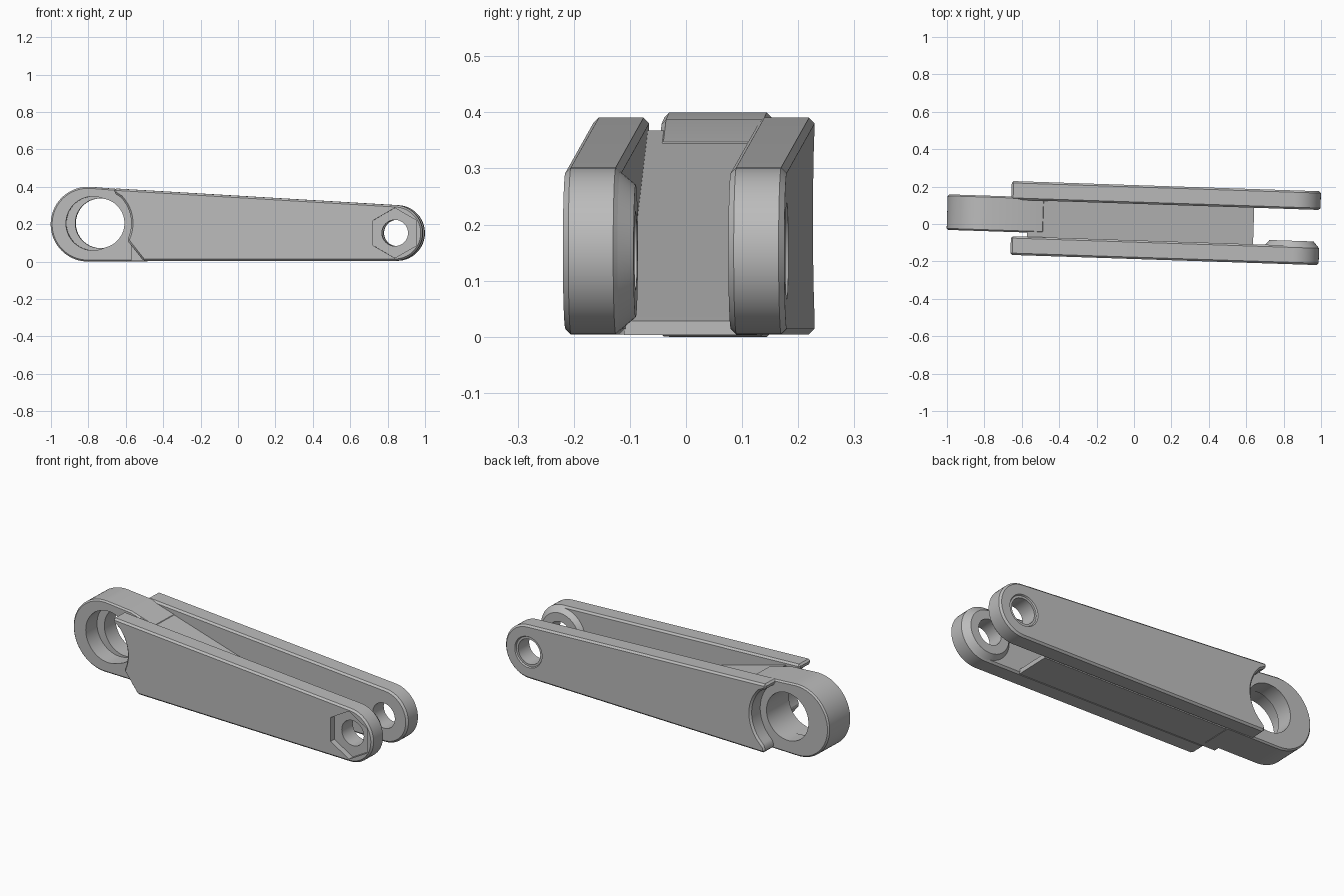
import bpy, bmesh, math
from mathutils import Matrix

if "Cube" in bpy.data.objects:
    bpy.data.objects.remove(bpy.data.objects["Cube"])

YAW = math.radians(-1.9)      # the whole link is turned slightly about z
OFFSET_Y = 0.0105

grey = bpy.data.materials.new("grey metal")
grey.diffuse_color = (0.5, 0.5, 0.5, 1)
grey.use_nodes = True
grey.node_tree.nodes["Principled BSDF"].inputs["Base Color"].default_value = grey.diffuse_color


def arc(cx, cz, r, a0, a1, n):
    """Points on an arc in the xz plane, angles in degrees."""
    return [(cx + r * math.cos(math.radians(a0 + (a1 - a0) * i / n)),
             cz + r * math.sin(math.radians(a0 + (a1 - a0) * i / n))) for i in range(n + 1)]


def loft(name, profile0, y0, profile1, y1):
    """Solid between two xz profiles with equal point counts."""
    bm = bmesh.new()
    a = [bm.verts.new((x, y0, z)) for x, z in profile0]
    b = [bm.verts.new((x, y1, z)) for x, z in profile1]
    n = len(a)
    bm.faces.new(a)
    bm.faces.new(b[::-1])
    for i in range(n):
        j = (i + 1) % n
        bm.faces.new((a[j], a[i], b[i], b[j]))
    bmesh.ops.recalc_face_normals(bm, faces=bm.faces)
    mesh = bpy.data.meshes.new(name)
    bm.to_mesh(mesh)
    bm.free()
    mesh.materials.append(grey)
    ob = bpy.data.objects.new(name, mesh)
    bpy.context.collection.objects.link(ob)
    return ob


def disc(cx, cz, r, n=48, turn=0):
    return arc(cx, cz, r, turn, turn + 360, n)[:-1]


def apply(ob, mod):
    bpy.context.view_layer.objects.active = ob
    bpy.ops.object.modifier_apply(modifier=mod.name)


def chamfer(ob, width=0.01):
    m = ob.modifiers.new("chamfer", 'BEVEL')
    m.width, m.segments, m.limit_method = width, 1, 'ANGLE'
    m.angle_limit = math.radians(35)
    apply(ob, m)


def cut(ob, profile0, y0, y1, profile1=None):
    cutter = loft("cutter", profile0, y0, profile1 or profile0, y1)
    cutter.hide_render = True
    m = ob.modifiers.new("cut", 'BOOLEAN')
    m.operation, m.solver, m.object = 'DIFFERENCE', 'EXACT', cutter
    apply(ob, m)
    bpy.data.objects.remove(cutter, do_unlink=True)


PIN = (0.845, 0.153)          # fork pin centre
EYE = (-0.738, 0.205)         # large eye bore centre
tip = arc(*PIN, 0.149, -90, 86, 28)

# Front fork arm: hooked, curved rear edge with a slanted lower corner
front_rear = [(-0.655, 0.391), (-0.655, 0.365)] + arc(-0.765, 0.205, 0.2, 44, -27, 12) + [(-0.5, 0.004)]
front_arm = loft("front_arm", front_rear + tip, -0.1975, front_rear + tip, -0.0975)
chamfer(front_arm)

# Raised collar on the inside of the front arm
collar = loft("front_arm_collar", disc(*PIN, 0.142), -0.10, disc(*PIN, 0.118), -0.072)

# Back fork arm: rear edge hooked at top and bottom
back_rear = [(-0.66, 0.391), (-0.66, 0.365)] + arc(-0.765, 0.205, 0.2, 44, -50, 16) + [(-0.65, 0.035), (-0.65, 0.004)]
back_arm = loft("back_arm", back_rear + tip, 0.0975, back_rear + tip, 0.1975)
chamfer(back_arm)

# Eye end: round nose running into the start of the ramp
eye_profile = arc(-0.8, 0.2, 0.2, 86, 270, 36) + [(-0.48, 0.001), (-0.48, 0.345), (-0.63, 0.387)]
eye = loft("eye_end", eye_profile, -0.075, eye_profile, 0.115)
chamfer(eye, 0.008)

# Ramped web between the arms
web_profile = [(-0.57, 0.003), (0.64, 0.003), (0.64, 0.028), (0.60, 0.040), (-0.57, 0.368)]
web = loft("ramped_web", web_profile, -0.1, web_profile, 0.1)

# Pin holes with small countersinks, and the hexagonal nut pocket
for part in (front_arm, collar, back_arm):
    cut(part, disc(*PIN, 0.07), -0.3, 0.3)
cut(front_arm, disc(*PIN, 0.134, 6, 30), -0.25, -0.165)
cut(back_arm, disc(*PIN, 0.082), 0.19, 0.21, disc(*PIN, 0.094))

# Large eye bore with an offset wider recess on the front
cut(eye, disc(*EYE, 0.133, 64), -0.3, 0.3)
cut(eye, disc(-0.774, 0.204, 0.144, 64), -0.3, 0.02)

# Place all parts and keep edges crisp
for ob in (front_arm, collar, back_arm, eye, web):
    ob.matrix_world = Matrix.Translation((0, OFFSET_Y, 0)) @ Matrix.Rotation(YAW, 4, 'Z')
    bpy.ops.object.select_all(action='DESELECT')
    ob.select_set(True)
    bpy.context.view_layer.objects.active = ob
    bpy.ops.object.shade_smooth_by_angle(angle=math.radians(30))
